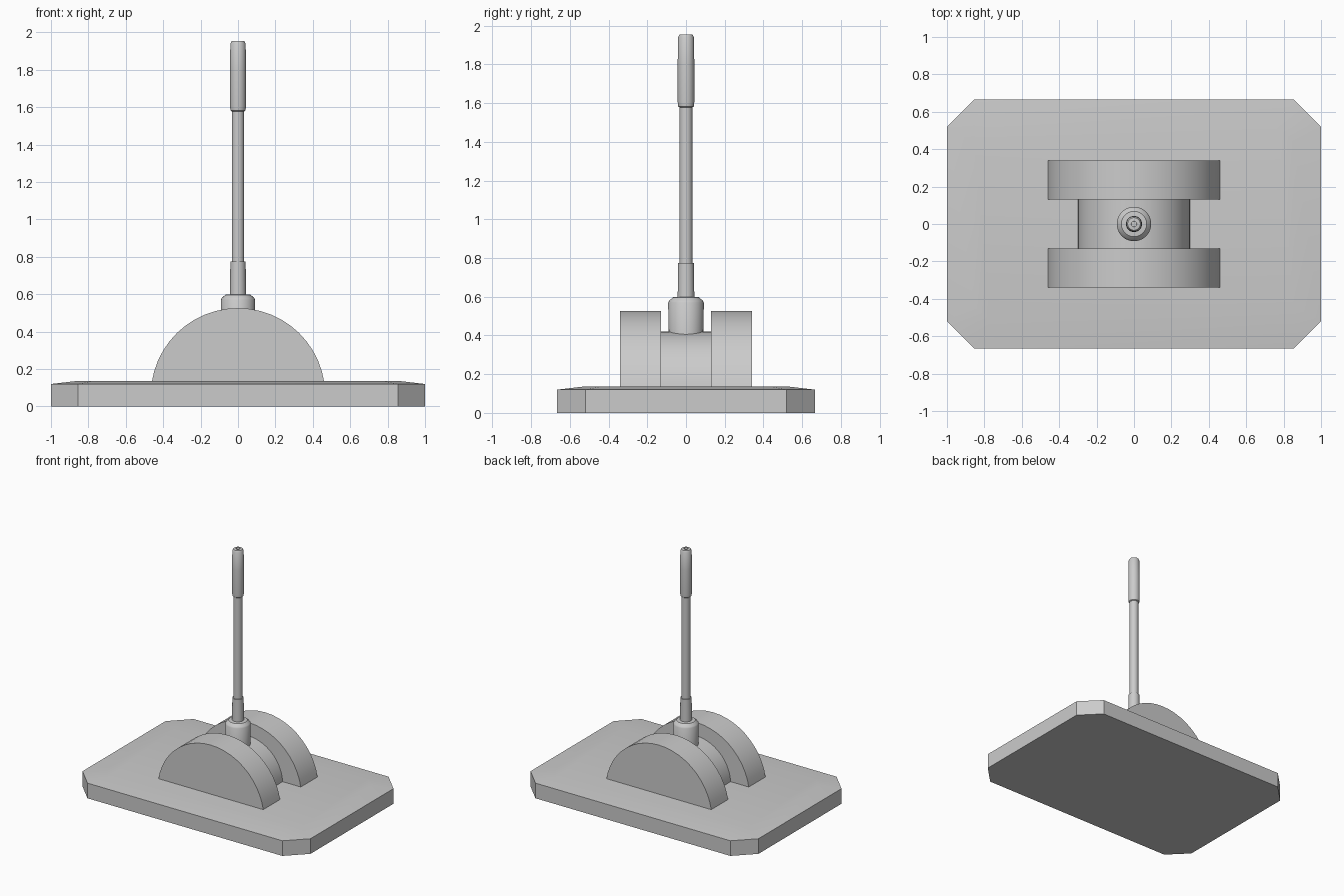
import bpy, bmesh, math

if "Cube" in bpy.data.objects:
    bpy.data.objects.remove(bpy.data.objects["Cube"])


def finish(name, bm, angle=35):
    bmesh.ops.recalc_face_normals(bm, faces=bm.faces[:])
    me = bpy.data.meshes.new(name)
    bm.to_mesh(me)
    bm.free()
    ob = bpy.data.objects.new(name, me)
    bpy.context.collection.objects.link(ob)
    bpy.ops.object.select_all(action='DESELECT')
    bpy.context.view_layer.objects.active = ob
    ob.select_set(True)
    bpy.ops.object.shade_smooth_by_angle(angle=math.radians(angle))
    return ob


def loft(name, rings, angle=35):
    """Skin equal-length rings of points and cap both ends."""
    bm = bmesh.new()
    loops = [[bm.verts.new(p) for p in ring] for ring in rings]
    n = len(loops[0])
    for a, b in zip(loops, loops[1:]):
        for i in range(n):
            j = (i + 1) % n
            bm.faces.new((a[i], a[j], b[j], b[i]))
    bm.faces.new(loops[0][::-1])
    bm.faces.new(loops[-1])
    return finish(name, bm, angle)


def turned(name, profile, sides=24):
    """Lathe a (radius, z) profile around the vertical axis."""
    return loft(name, [[(r * math.cos(math.tau * i / sides),
                         r * math.sin(math.tau * i / sides), z)
                        for i in range(sides)] for r, z in profile])


def octagon(hx, hy, c, z):
    return [(hx, hy - c, z), (hx - c, hy, z), (c - hx, hy, z), (-hx, hy - c, z),
            (-hx, c - hy, z), (c - hx, -hy, z), (hx - c, -hy, z), (hx, c - hy, z)]


def dome(name, y0, y1, half_width, top, floor=0.13, steps=22):
    """Circular-segment slab standing on the base plate."""
    h = top - floor
    r = (half_width ** 2 + h ** 2) / (2 * h)
    zc = top - r
    a0 = math.asin((floor - zc) / r)
    arc = [a0 + (math.pi - 2 * a0) * i / steps for i in range(steps + 1)]
    return loft(name, [[(r * math.cos(a), y, zc + r * math.sin(a)) for a in arc]
                       for y in (y0, y1)])


# Base plate with clipped corners and a gently sloped rim
loft("base_plate", [octagon(1, 0.665, 0.145, 0), octagon(1, 0.665, 0.145, 0.06),
                    octagon(1, 0.665, 0.145, 0.12), octagon(0.855, 0.52, 0.085, 0.137)])

# Two large cheeks and the smaller drum between them
for side, label in ((-1, "front"), (1, "back")):
    dome(label + "_cheek", side * 0.13, side * 0.34, 0.461, 0.526)
dome("centre_drum", -0.131, 0.131, 0.301, 0.42)

# Collar, lever sleeve, rod and grip
turned("collar", [(0.09, 0.36), (0.092, 0.57), (0.086, 0.58), (0.068, 0.597), (0.04, 0.6)])
turned("lever_sleeve", [(0.043, 0.59), (0.041, 0.775)])
turned("lever_rod", [(0.033, 0.77), (0.033, 1.59)])
turned("grip", [(0.034, 1.578), (0.04, 1.583), (0.043, 1.605), (0.043, 1.8), (0.041, 1.94),
                (0.034, 1.953), (0.015, 1.955), (0.014, 1.94)])
